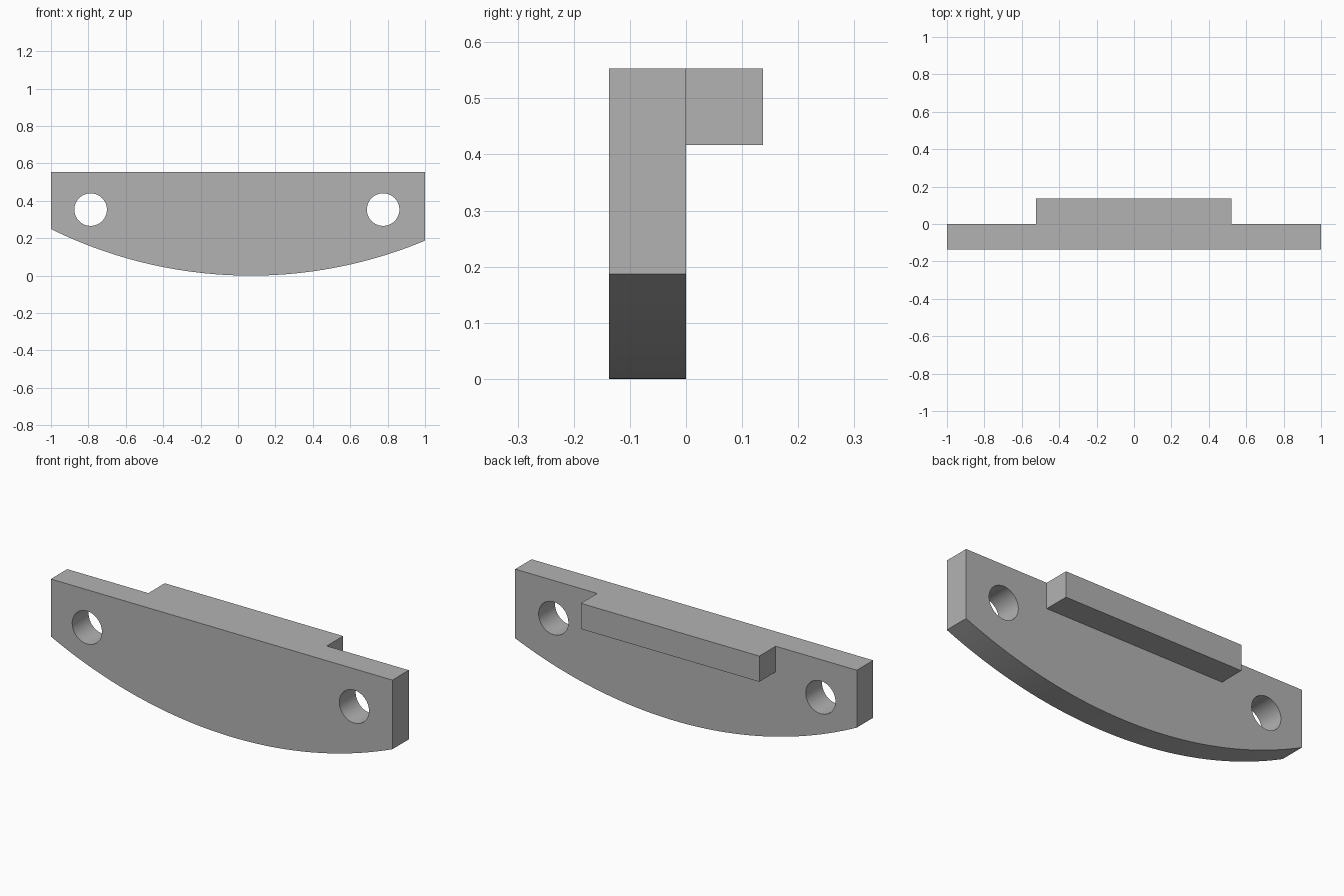
import bpy
import bmesh
import math
from mathutils import Matrix

cube = bpy.data.objects.get("Cube")
if cube:
    bpy.data.objects.remove(cube, do_unlink=True)

HALF_DEPTH = 0.137
TOP = 0.553
ARC_X, ARC_R = 0.068, 2.415   # centre and radius of the curved underside

grey = bpy.data.materials.new("plain grey")
grey.use_nodes = True
colour = (0.45, 0.45, 0.45, 1)
grey.diffuse_color = colour
grey.node_tree.nodes["Principled BSDF"].inputs["Base Color"].default_value = colour


def add_object(name, bm):
    bmesh.ops.recalc_face_normals(bm, faces=bm.faces)
    mesh = bpy.data.meshes.new(name)
    bm.to_mesh(mesh)
    bm.free()
    mesh.materials.append(grey)
    obj = bpy.data.objects.new(name, mesh)
    bpy.context.collection.objects.link(obj)
    return obj


def prism(name, profile, y0, y1):
    """Extrude an x-z outline from y0 to y1."""
    bm = bmesh.new()
    face = bm.faces.new([bm.verts.new((x, y0, z)) for x, z in profile])
    grown = bmesh.ops.extrude_face_region(bm, geom=[face])["geom"]
    verts = [v for v in grown if isinstance(v, bmesh.types.BMVert)]
    bmesh.ops.translate(bm, verts=verts, vec=(0, y1 - y0, 0))
    return add_object(name, bm)


def apply_boolean(target, tool, operation):
    mod = target.modifiers.new(operation.lower(), 'BOOLEAN')
    mod.operation = operation
    mod.solver = 'EXACT'
    mod.object = tool
    bpy.context.view_layer.objects.active = target
    bpy.ops.object.modifier_apply(modifier=mod.name)
    bpy.data.objects.remove(tool, do_unlink=True)


# Plate with a curved underside
steps = 48
outline = [(1, TOP), (-1, TOP)]
for i in range(steps + 1):
    x = -1 + 2 * i / steps
    outline.append((x, ARC_R - math.sqrt(ARC_R ** 2 - (x - ARC_X) ** 2)))
plate = prism("mounting_plate", outline, -HALF_DEPTH, 0)

# Ledge along the top of the back
left, right, low = -0.525, 0.52, 0.417
ledge = prism("back_ledge", [(left, low), (right, low), (right, TOP), (left, TOP)],
              -0.05, HALF_DEPTH)
apply_boolean(plate, ledge, 'UNION')

# Two bolt holes
for x in (-0.788, 0.776):
    bm = bmesh.new()
    bmesh.ops.create_cone(bm, cap_ends=True, segments=48, radius1=0.087, radius2=0.087,
                          depth=1, matrix=Matrix.Translation((x, 0, 0.353))
                          @ Matrix.Rotation(math.pi / 2, 4, 'X'))
    cutter = add_object("hole_cutter", bm)
    cutter.hide_render = True
    apply_boolean(plate, cutter, 'DIFFERENCE')

# Merge coplanar faces, then smooth the curved surfaces only
bm = bmesh.new()
bm.from_mesh(plate.data)
bmesh.ops.dissolve_limit(bm, angle_limit=math.radians(0.1), verts=bm.verts, edges=bm.edges)
bm.to_mesh(plate.data)
bm.free()
bpy.ops.object.select_all(action='DESELECT')
plate.select_set(True)
bpy.context.view_layer.objects.active = plate
bpy.ops.object.shade_smooth_by_angle(angle=math.radians(30))
